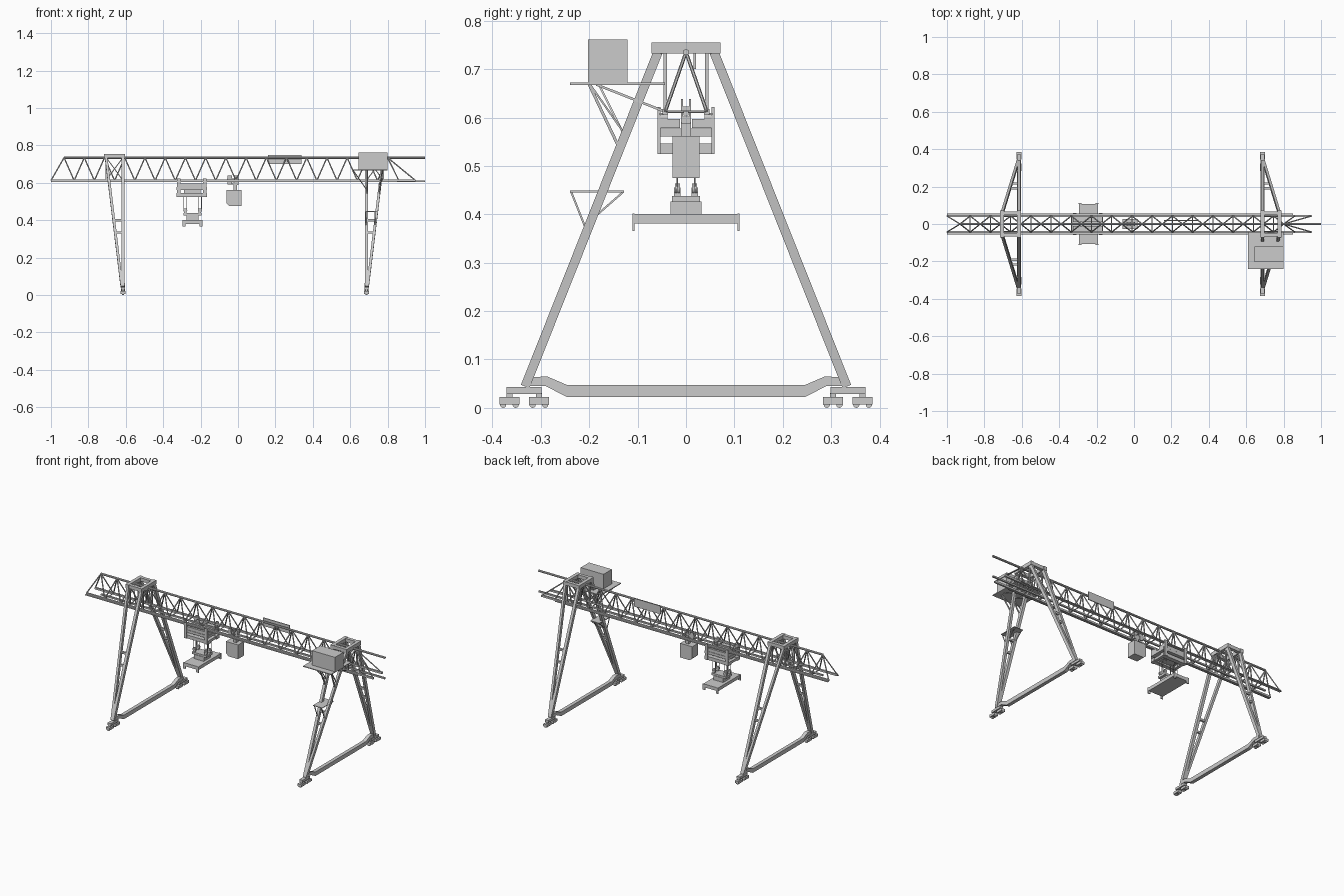
import bpy, bmesh, math
from mathutils import Vector, Matrix

if "Cube" in bpy.data.objects:
    bpy.data.objects.remove(bpy.data.objects["Cube"])


def finish(bm, name, smooth=False):
    bmesh.ops.recalc_face_normals(bm, faces=bm.faces)
    me = bpy.data.meshes.new(name)
    bm.to_mesh(me)
    bm.free()
    ob = bpy.data.objects.new(name, me)
    bpy.context.collection.objects.link(ob)
    if smooth:
        bpy.context.view_layer.objects.active = ob
        ob.select_set(True)
        bpy.ops.object.shade_smooth_by_angle(angle=math.radians(40))
        ob.select_set(False)


def box(bm, x, y, z):
    """Axis-aligned box from (min, max) pairs."""
    c = [(a + b) / 2 for a, b in (x, y, z)]
    s = [abs(b - a) for a, b in (x, y, z)]
    bmesh.ops.create_cube(bm, size=1, matrix=Matrix.Translation(c) @ Matrix.Diagonal((*s, 1)))


def align(p, q):
    """Matrix with z along p-q, local x kept near world x."""
    d = (q - p).normalized()
    side = Vector((1, 0, 0)) if abs(d.x) < 0.9 else Vector((0, 1, 0))
    yv = d.cross(side).normalized()
    xv = yv.cross(d)
    rot = Matrix((xv, yv, d)).transposed().to_4x4()
    return Matrix.Translation((p + q) / 2) @ rot


def beam(bm, p, q, w, h=None):
    p, q = Vector(p), Vector(q)
    bmesh.ops.create_cube(bm, size=1, matrix=align(p, q) @ Matrix.Diagonal((w, h or w, (q - p).length, 1)))


def tube(bm, p, q, r, seg=8):
    p, q = Vector(p), Vector(q)
    bmesh.ops.create_cone(bm, cap_ends=True, segments=seg, radius1=r, radius2=r,
                          depth=(q - p).length, matrix=align(p, q))


def prism(bm, pts, axis, lo, hi):
    """Extrude a 2D profile along x (pts = y,z) or y (pts = x,z)."""
    def at(a, b, t):
        return (t, a, b) if axis == 'x' else (a, t, b)
    f = bm.faces.new([bm.verts.new(at(a, b, lo)) for a, b in pts])
    ext = bmesh.ops.extrude_face_region(bm, geom=[f])['geom']
    d = Vector((hi - lo, 0, 0)) if axis == 'x' else Vector((0, hi - lo, 0))
    bmesh.ops.translate(bm, vec=d, verts=[v for v in ext if isinstance(v, bmesh.types.BMVert)])


TOP, BOT, HALF = 0.735, 0.612, 0.043

# Triangular girder chords
bm = bmesh.new()
tube(bm, (-0.93, 0, TOP), (1, 0, TOP), 0.0065)
for s in (-1, 1):
    beam(bm, (-1, s * HALF, BOT), (0.95, s * HALF, BOT), 0.011)
    box(bm, (-1, 0.85), (s * 0.047, s * 0.055), (0.605, 0.609))
box(bm, (-0.93, 1), (-0.005, 0.005), (0.604, 0.613))
finish(bm, "girder_chords", True)

# Girder lacing: zigzags on both slopes and across the bottom
bm = bmesh.new()
N = 16
step = 1.73 / N
for s in (-1, 1):
    for i in range(N):
        x = -0.93 + i * step
        m = x + step / 2
        tube(bm, (x, 0, TOP), (m, s * HALF, BOT), 0.0036, 6)
        tube(bm, (m, s * HALF, BOT), (x + step, 0, TOP), 0.0036, 6)
    tube(bm, (-0.93, 0, TOP), (-1, s * HALF, BOT), 0.0036, 6)
    tube(bm, (0.80, 0, TOP), (0.95, s * HALF, BOT), 0.0036, 6)
    tube(bm, (0.80, 0, TOP), (0.86, s * HALF, BOT), 0.0036, 6)
for i in range(N):
    x = -0.93 + (i + 0.5) * step
    tube(bm, (x, -HALF, BOT), (x, HALF, BOT), 0.003, 6)
finish(bm, "girder_lacing", True)

# Sign panel on the back of the top chord
bm = bmesh.new()
box(bm, (0.16, 0.34), (0.016, 0.021), (0.70, 0.75))
finish(bm, "girder_panel")

# Two portals: xs = upright leg plane, d = direction of the raked leg
for side, xs, d in (("left", -0.615, -1), ("right", 0.687, 1)):
    xr = xs + d * 0.09

    # A-frame legs with rungs
    bm = bmesh.new()
    for s in (-1, 1):
        foot, head = (s * 0.332, 0.045), (s * 0.058, 0.735)
        beam(bm, (xs, *foot), (xs, *head), 0.017, 0.019)
        beam(bm, (xs + d * 0.006, *foot), (xr, *head), 0.014, 0.019)
        for z in (0.335, 0.40):
            t = (z - 0.045) / 0.69
            y = s * (0.332 - 0.274 * t)
            beam(bm, (xs, y, z), (xs + d * (0.006 + 0.084 * t), y, z), 0.012)
    finish(bm, side + "_legs")

    # Top ring and hangers down to the girder
    bm = bmesh.new()
    for x in (xs, xr):
        box(bm, (x - 0.0105, x + 0.0105), (-0.071, 0.071), (0.732, 0.755))
    for s in (-1, 1):
        box(bm, (xs, xr), (s * 0.048, s * 0.068), (0.733, 0.754))
        for x in (xs, xr):
            beam(bm, (x, s * 0.043, 0.735), (x, s * HALF, BOT), 0.008)
        mid = (xs + xr) / 2
        for x in (xs, xr):
            beam(bm, (x, s * 0.043, 0.735), (mid, s * 0.043, 0.675), 0.005)
            beam(bm, (x, s * HALF, BOT), (mid, s * 0.043, 0.675), 0.005)
    finish(bm, side + "_top_frame")

    # Cranked sill beam
    bm = bmesh.new()
    half = [(0.245, 0.022), (0.29, 0.045), (0.33, 0.045), (0.33, 0.063), (0.287, 0.065), (0.245, 0.047)]
    prism(bm, half + [(-y, z) for y, z in reversed(half)], 'x', xs - 0.011, xs + 0.011)
    finish(bm, side + "_sill_beam")

    # Bogies and wheels
    bm = bmesh.new()
    for s in (-1, 1):
        box(bm, (xs - 0.011, xs + 0.011), (s * 0.299, s * 0.371), (0.029, 0.043))
        for c in (0.304, 0.365):
            box(bm, (xs - 0.013, xs + 0.013), (s * c - 0.0205, s * c + 0.0205), (0.007, 0.022))
            box(bm, (xs - 0.006, xs + 0.006), (s * c - 0.006, s * c + 0.006), (0.02, 0.031))
            for w in (-0.013, 0.013):
                tube(bm, (xs - 0.006, s * c + w, 0.0065), (xs + 0.006, s * c + w, 0.0065), 0.0065, 12)
    finish(bm, side + "_bogies", True)

# Machine house
bm = bmesh.new()
box(bm, (0.645, 0.80), (-0.202, -0.121), (0.671, 0.761))
finish(bm, "machine_house")

# House platform and brackets
bm = bmesh.new()
box(bm, (0.61, 0.80), (-0.24, -0.043), (0.667, 0.672))
for x, xl in ((0.69, 0.69), (0.77, 0.755)):
    beam(bm, (x, -0.20, 0.668), (xl, -0.137, 0.535), 0.006)
    beam(bm, (x, -0.198, 0.668), (xl, -0.126, 0.565), 0.004)
    beam(bm, (x, -0.185, 0.668), (x, -HALF, BOT), 0.005)
beam(bm, (0.615, -0.18, 0.668), (0.69, -0.126, 0.56), 0.004)
finish(bm, "house_platform")

# Small landing halfway up the front leg
bm = bmesh.new()
box(bm, (0.678, 0.74), (-0.24, -0.128), (0.445, 0.449))
for x in (0.685, 0.733):
    beam(bm, (x, -0.237, 0.446), (x, -0.205, 0.365), 0.004)
    beam(bm, (x, -0.13, 0.446), (x, -0.202, 0.383), 0.004)
finish(bm, "leg_landing")

# Hoist trolley
bm = bmesh.new()
for s in (-1, 1):
    for x in (-0.317, -0.178):
        box(bm, (x - 0.009, x + 0.009), (s * 0.053, s * 0.059), (0.525, 0.622))
        tube(bm, (x, s * 0.038, 0.60), (x, s * 0.055, 0.60), 0.008, 12)
    box(bm, (-0.328, -0.165), (s * 0.028, s * 0.054), (0.525, 0.546))
    box(bm, (-0.325, -0.168), (s * 0.012, s * 0.053), (0.578, 0.597))
box(bm, (-0.328, -0.165), (-0.054, 0.054), (0.561, 0.577))
for x in (-0.317, -0.178):
    box(bm, (x - 0.009, x + 0.009), (-0.054, 0.054), (0.528, 0.543))
box(bm, (-0.29, -0.20), (-0.028, 0.028), (0.535, 0.561))
finish(bm, "hoist_trolley", True)

# Hoist ropes and sheaves
bm = bmesh.new()
for s in (-1, 1):
    for x in (-0.282, -0.204):
        y = s * 0.018
        for dx in (-0.009, 0.009):
            tube(bm, (x + dx, y, 0.453), (x + dx, y, 0.54), 0.0018, 6)
        for dy in (-0.003, 0.003):
            tube(bm, (x, y + dy - 0.0022, 0.453), (x, y + dy + 0.0022, 0.453), 0.011, 16)
        box(bm, (x - 0.006, x + 0.006), (y - 0.007, y + 0.007), (0.435, 0.455))
finish(bm, "ropes_and_sheaves", True)

# Lifting spreader with corner guides
bm = bmesh.new()
box(bm, (-0.293, -0.193), (-0.108, 0.108), (0.381, 0.401))
box(bm, (-0.275, -0.21), (-0.032, 0.032), (0.401, 0.427))
box(bm, (-0.292, -0.194), (-0.029, 0.029), (0.425, 0.438))
for s in (-1, 1):
    for x in (-0.288, -0.198):
        box(bm, (x - 0.008, x + 0.008), (s * 0.106, s * 0.111), (0.366, 0.402))
finish(bm, "lifting_spreader")

# Operator cab with sloped lower corner
bm = bmesh.new()
prism(bm, [(-0.062, 0.49), (-0.045, 0.475), (0.02, 0.475), (0.02, 0.562), (-0.062, 0.562)], 'y', -0.028, 0.028)
finish(bm, "operator_cab")

# Cab hanger on the centre rail
bm = bmesh.new()
box(bm, (-0.06, 0.005), (-0.010, 0.010), (0.613, 0.623))
for x in (-0.045, -0.01):
    for s in (-1, 1):
        box(bm, (x - 0.012, x + 0.012), (s * 0.006, s * 0.010), (0.590, 0.638))
box(bm, (-0.03, 0.004), (-0.009, 0.009), (0.588, 0.602))
box(bm, (-0.025, -0.005), (-0.01, 0.01), (0.56, 0.59))
finish(bm, "cab_hanger")
